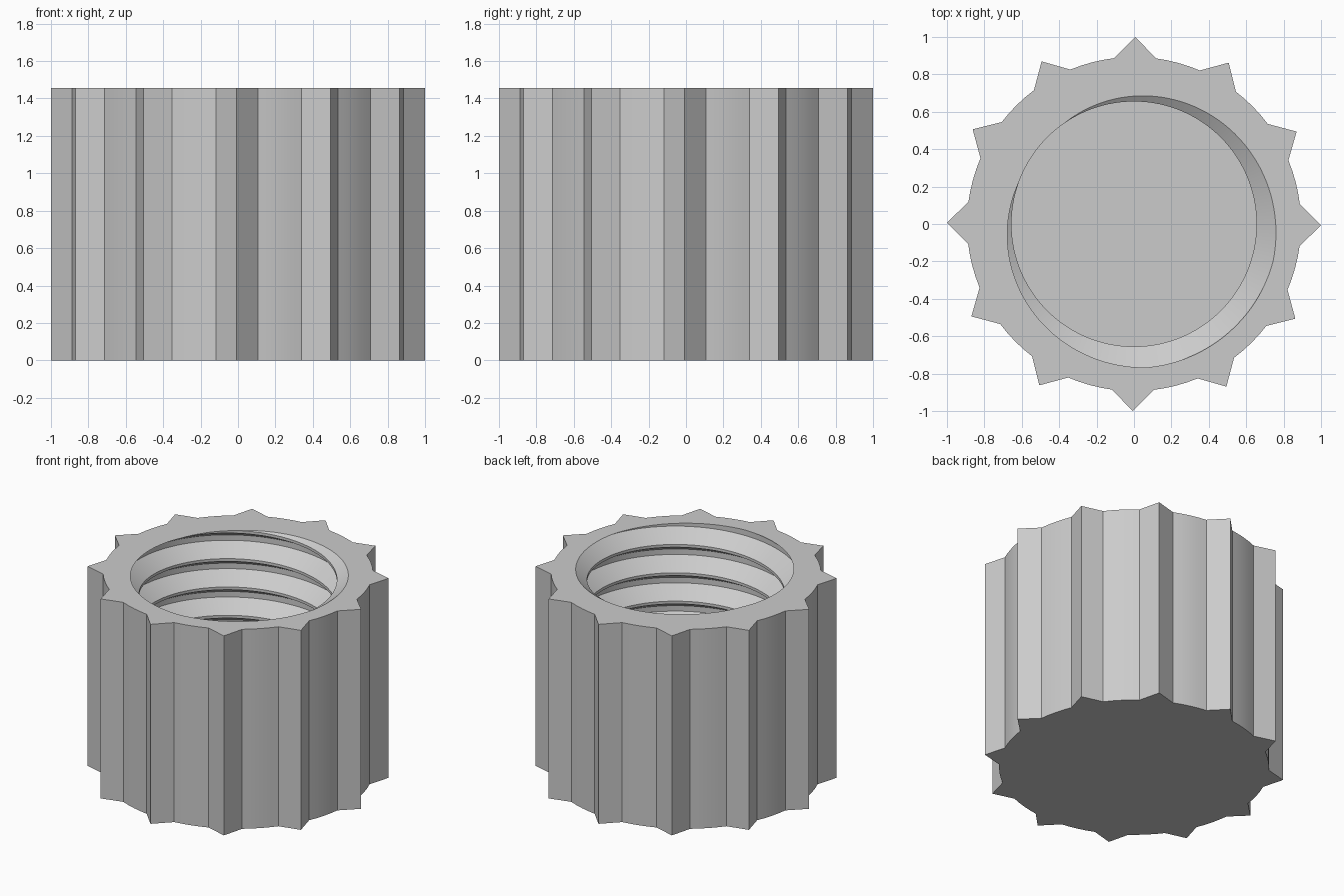
import bpy, bmesh
from math import radians, cos, sin

cube = bpy.data.objects.get("Cube")
if cube:
    bpy.data.objects.remove(cube)

HEIGHT, FLOOR = 1.457, 0.15
BODY_R, TIP_R, RIDGES, RIDGE_HALF = 0.893, 1.0, 12, 7.2
TWIST = -0.4
CREST_R, ROOT_R, PITCH, COLUMNS = 0.655, 0.77, 0.207, 120
# thread corners going down one turn: helix phase in degrees, radius
THREAD = [(125, CREST_R), (160, CREST_R), (275, ROOT_R), (345, ROOT_R)]


def polar(r, degrees, z):
    a = radians(degrees)
    return (r * cos(a), r * sin(a), z)


def boundary_at(bm, z):
    return [e for e in bm.edges if e.is_boundary
            and all(abs(v.co.z - z) < 1e-4 for v in e.verts)]


def cut(bm, z, direction):
    bmesh.ops.bisect_plane(bm, geom=bm.verts[:] + bm.edges[:] + bm.faces[:], dist=1e-6,
                           plane_co=(0, 0, z), plane_no=(0, 0, direction),
                           clear_outer=True)


bm = bmesh.new()

# helical thread wall, trimmed flat at the rim and the floor
turns = int(HEIGHT / PITCH) + 3
rows = [(phase + 360 * t, r) for t in range(-2, turns) for phase, r in THREAD]
grid = []
for j in range(COLUMNS + 1):
    angle = 360 * j / COLUMNS
    grid.append([bm.verts.new(polar(r, angle, HEIGHT - PITCH * (phase - angle) / 360))
                 for phase, r in rows])
for a, b in zip(grid, grid[1:]):
    for k in range(len(rows) - 1):
        bm.faces.new((a[k], b[k], b[k + 1], a[k + 1]))
bmesh.ops.remove_doubles(bm, verts=bm.verts[:], dist=1e-4)
cut(bm, HEIGHT, 1)
cut(bm, FLOOR, -1)
bmesh.ops.remove_doubles(bm, verts=bm.verts[:], dist=1e-4)

# inside floor
bmesh.ops.triangle_fill(bm, edges=boundary_at(bm, FLOOR), use_beauty=True, use_dissolve=False)

# outer wall with pointed grip ridges
outline = []
step = 360 / RIDGES
for i in range(RIDGES):
    centre = i * step + TWIST
    outline.append((TIP_R, centre))
    span = step - 2 * RIDGE_HALF
    outline += [(BODY_R, centre + RIDGE_HALF + span * s / 4) for s in range(5)]
bottom = [bm.verts.new(polar(r, a, 0)) for r, a in outline]
top = [bm.verts.new(polar(r, a, HEIGHT)) for r, a in outline]
for i in range(len(outline)):
    n = (i + 1) % len(outline)
    bm.faces.new((bottom[i], bottom[n], top[n], top[i]))
bm.faces.new(bottom[::-1])

# flat rim between the ridges and the thread
bmesh.ops.triangle_fill(bm, edges=boundary_at(bm, HEIGHT), use_beauty=True, use_dissolve=False)
bmesh.ops.recalc_face_normals(bm, faces=bm.faces[:])

mesh = bpy.data.meshes.new("threaded_cap")
bm.to_mesh(mesh)
bm.free()
cap = bpy.data.objects.new("threaded_cap", mesh)
bpy.context.collection.objects.link(cap)

# plain grey plastic
grey = bpy.data.materials.new("light_grey")
grey.use_nodes = True
colour = (0.6, 0.6, 0.6, 1)
grey.diffuse_color = colour
grey.node_tree.nodes["Principled BSDF"].inputs["Base Color"].default_value = colour
mesh.materials.append(grey)

bpy.ops.object.select_all(action='DESELECT')
cap.select_set(True)
bpy.context.view_layer.objects.active = cap
bpy.ops.object.shade_smooth_by_angle(angle=radians(25))
